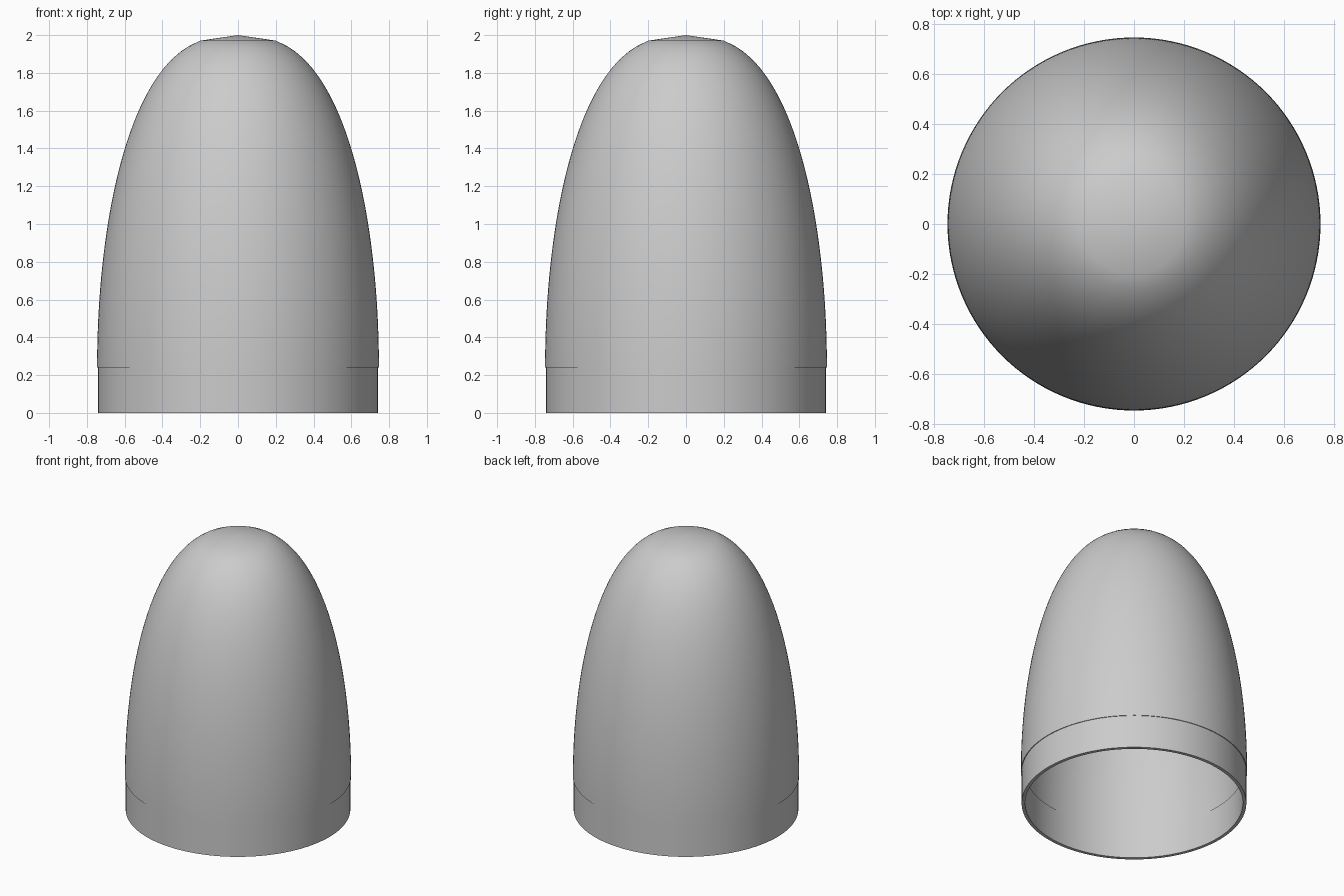
import bpy
import bmesh
import math

old = bpy.data.objects.get("Cube")
if old:
    bpy.data.objects.remove(old, do_unlink=True)

SEGMENTS = 128
STEPS = 60
BASE_Z = 0.24
HEIGHT = 2.0 - BASE_Z

grey = bpy.data.materials.new("light grey")
grey.use_nodes = True
colour = (0.6, 0.6, 0.6, 1.0)
grey.diffuse_color = colour
grey.node_tree.nodes["Principled BSDF"].inputs["Base Color"].default_value = colour


def lathe(name, profile):
    """Revolve a closed (radius, height) profile around the z axis."""
    bm = bmesh.new()
    verts = [bm.verts.new((r, 0, z)) for r, z in profile]
    edges = []
    for a, b in zip(verts, verts[1:] + verts[:1]):
        if a.co.x > 0 or b.co.x > 0:  # no edge along the axis itself
            edges.append(bm.edges.new((a, b)))
    bmesh.ops.spin(bm, geom=verts + edges, cent=(0, 0, 0), axis=(0, 0, 1),
                   angle=math.tau, steps=SEGMENTS)
    bmesh.ops.remove_doubles(bm, verts=bm.verts, dist=0.0001)
    bmesh.ops.recalc_face_normals(bm, faces=bm.faces)
    mesh = bpy.data.meshes.new(name)
    bm.to_mesh(mesh)
    bm.free()
    mesh.materials.append(grey)
    obj = bpy.data.objects.new(name, mesh)
    bpy.context.collection.objects.link(obj)
    bpy.ops.object.select_all(action="DESELECT")
    obj.select_set(True)
    bpy.context.view_layer.objects.active = obj
    bpy.ops.object.shade_smooth_by_angle(angle=math.radians(35))
    return obj


def dome(radius, height):
    """Blunt nose curve from the base rim up to the tip."""
    points = []
    for i in range(STEPS + 1):
        t = i / STEPS
        points.append((radius * (1 - t * t) ** 0.385, BASE_Z + height * t))
    return points


# Hollow nose shell: outer curve up, inner curve back down
lathe("nose_shell", dome(0.746, HEIGHT) + dome(0.724, HEIGHT - 0.022)[::-1])

# Slightly narrower shoulder ring below the shell
lathe("shoulder_ring", [(0.741, 0), (0.741, BASE_Z), (0.718, BASE_Z), (0.718, 0)])
